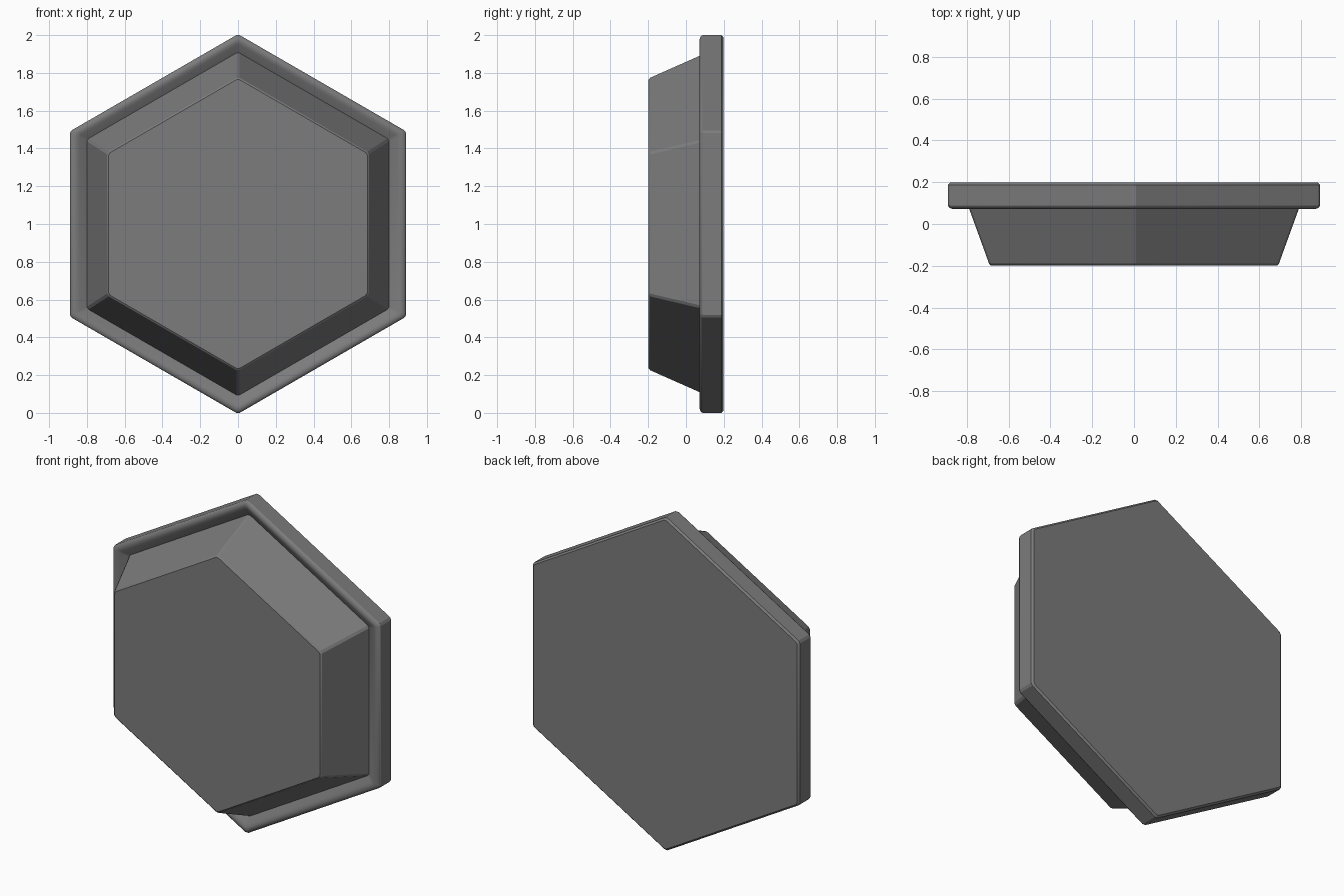
import bpy, bmesh
from mathutils import Vector

if "Cube" in bpy.data.objects:
    bpy.data.objects.remove(bpy.data.objects["Cube"])

CUT = 0.010                      # small chamfer on the hexagon corners


def hex_ring(y, x, tip):
    """Hexagon outline in the xz plane with slightly cut corners."""
    tip += CUT / 2
    side = tip - x * 0.578
    corners = [Vector(p) for p in ((0, y, tip), (x, y, side), (x, y, -side),
                                   (0, y, -tip), (-x, y, -side), (-x, y, side))]
    points = []
    for i, c in enumerate(corners):
        for n in (corners[i - 1], corners[(i + 1) % 6]):
            points.append(c + (n - c).normalized() * CUT + Vector((0, 0, 1)))
    return points


# Profile from front to back: depth y, half width, half height
profile = [
    (-0.198, 0.685, 0.764),      # front face
    (-0.190, 0.693, 0.774),      # softened front edge
    (0.105, 0.800, 0.905),       # foot of the tapered wall, in the groove
    (0.080, 0.840, 0.948),       # inner slope of the rim
    (0.073, 0.856, 0.964),       # rounded rim crest
    (0.072, 0.868, 0.977),
    (0.076, 0.880, 0.990),
    (0.081, 0.886, 0.996),
    (0.088, 0.890, 1.000),       # outer wall of the rim
    (0.187, 0.890, 1.000),
    (0.198, 0.879, 0.988),       # back face
]

# Hexagonal cap with rim
bm = bmesh.new()
rings = [[bm.verts.new(p) for p in hex_ring(*r)] for r in profile]
for a, b in zip(rings, rings[1:]):
    for i in range(len(a)):
        j = (i + 1) % len(a)
        bm.faces.new((a[i], a[j], b[j], b[i]))
bm.faces.new(rings[0])
bm.faces.new(rings[-1])
bmesh.ops.recalc_face_normals(bm, faces=bm.faces)
mesh = bpy.data.meshes.new("hexagonal_cap")
bm.to_mesh(mesh)
bm.free()
cap = bpy.data.objects.new("hexagonal_cap", mesh)
bpy.context.collection.objects.link(cap)
bpy.context.view_layer.objects.active = cap
cap.select_set(True)
bpy.ops.object.shade_smooth_by_angle(angle=0.4)

# Dark grey finish
dark = bpy.data.materials.new("dark_grey")
dark.diffuse_color = (0.2, 0.2, 0.2, 1)
dark.use_nodes = True
dark.node_tree.nodes["Principled BSDF"].inputs["Base Color"].default_value = dark.diffuse_color
mesh.materials.append(dark)
